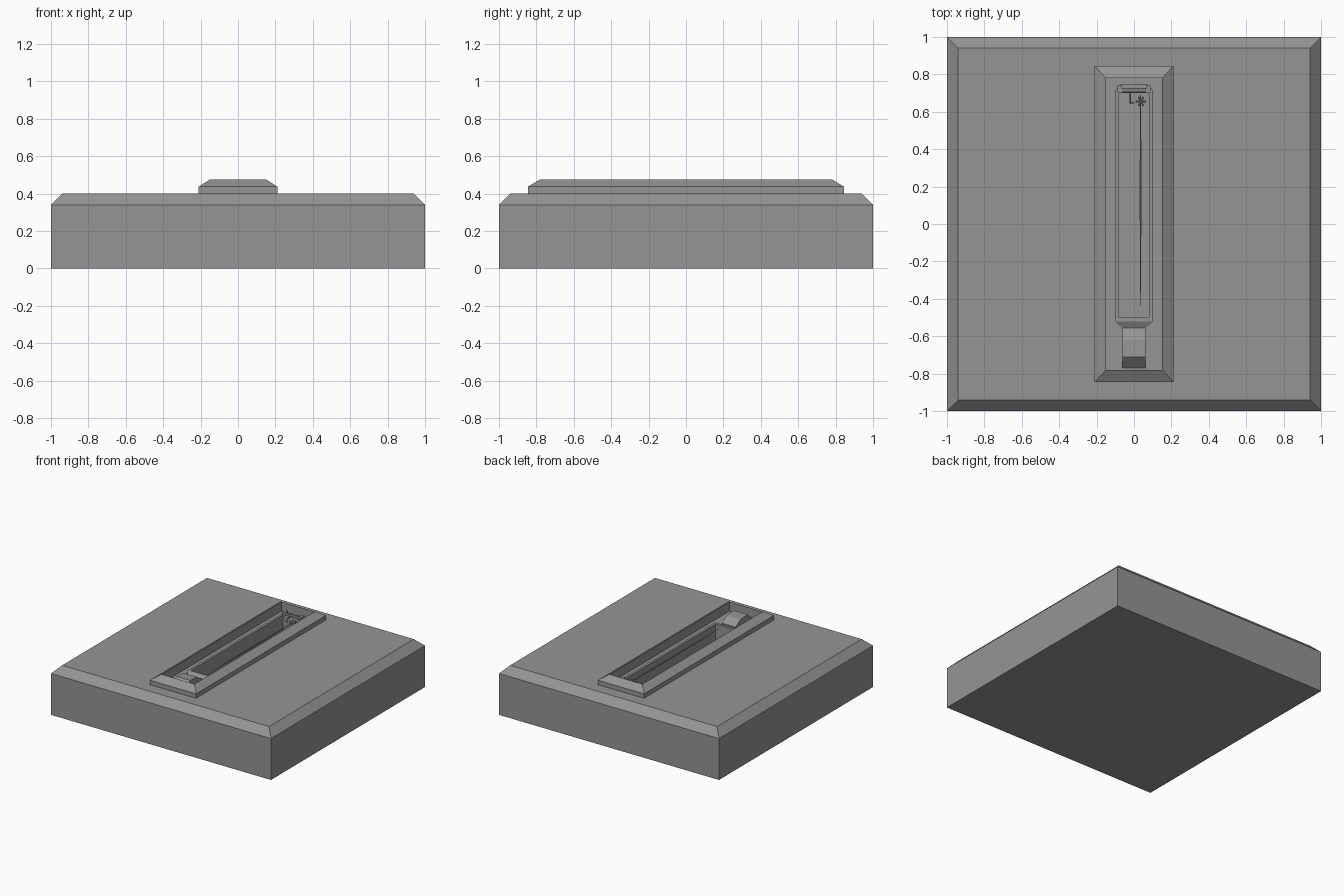
import bpy, bmesh, math
from mathutils import Vector

if "Cube" in bpy.data.objects:
    bpy.data.objects.remove(bpy.data.objects["Cube"])

grey = bpy.data.materials.new("stone_grey")
grey.diffuse_color = (0.3, 0.3, 0.3, 1)
grey.use_nodes = True
grey.node_tree.nodes["Principled BSDF"].inputs["Base Color"].default_value = grey.diffuse_color


def finish(name, bm):
    bmesh.ops.recalc_face_normals(bm, faces=bm.faces)
    me = bpy.data.meshes.new(name)
    bm.to_mesh(me)
    bm.free()
    me.materials.append(grey)
    ob = bpy.data.objects.new(name, me)
    bpy.context.collection.objects.link(ob)
    return ob


def rect(hx, y0, y1, z, cut=0):
    """Rectangular ring, optionally with both back corners cut."""
    pts = [(-hx, y0, z), (hx, y0, z)]
    if cut:
        pts += [(hx, y1 - cut, z), (hx - cut, y1, z),
                (cut - hx, y1, z), (-hx, y1 - cut, z)]
    else:
        pts += [(hx, y1, z), (-hx, y1, z)]
    return pts


def loft(name, rings, cap_start=True, cap_end=True, closed=False):
    """Skin a row of rings with quads."""
    bm = bmesh.new()
    vs = [[bm.verts.new(p) for p in r] for r in rings]
    pairs = list(zip(vs, vs[1:]))
    if closed:
        pairs.append((vs[-1], vs[0]))
    for a, b in pairs:
        n = len(a)
        for i in range(n):
            j = (i + 1) % n
            bm.faces.new((a[i], a[j], b[j], b[i]))
    if cap_start and not closed:
        bm.faces.new(vs[0])
    if cap_end and not closed:
        bm.faces.new(vs[-1])
    return finish(name, bm)


def rod(name, a, b, r0, r1, sides=6):
    a, b = Vector(a), Vector(b)
    bm = bmesh.new()
    bmesh.ops.create_cone(bm, cap_ends=True, segments=sides,
                          radius1=r0, radius2=r1, depth=(b - a).length)
    ob = finish(name, bm)
    ob.location = (a + b) / 2
    ob.rotation_euler = (b - a).to_track_quat('Z', 'Y').to_euler()
    return ob


# Bevelled square slab with the long slot sunk into it
loft("slab", [rect(1, -1, 1, 0), rect(1, -1, 1, 0.34),
              rect(0.94, -0.94, 0.94, 0.40),
              rect(0.08, -0.50, 0.70, 0.40),
              rect(0.08, -0.50, 0.70, 0.20)])

# Raised bevelled surround
loft("surround", [rect(0.21, -0.845, 0.845, 0.40),
                  rect(0.21, -0.845, 0.845, 0.437),
                  rect(0.15, -0.78, 0.78, 0.476),
                  rect(0.15, -0.78, 0.78, 0.40)], closed=True)

# Thin lip around the slot
loft("slot_lip", [rect(0.10, -0.52, 0.748, 0.40, 0.03),
                  rect(0.10, -0.52, 0.748, 0.42, 0.03),
                  rect(0.08, -0.50, 0.70, 0.42, 0.01),
                  rect(0.08, -0.50, 0.70, 0.40, 0.01)], closed=True)

# Sloping front end of the lip, narrowing toward the block
loft("lip_slope", [
    [(-0.10, -0.52, 0.40), (0.10, -0.52, 0.40), (0.10, -0.52, 0.42), (-0.10, -0.52, 0.42)],
    [(-0.065, -0.555, 0.40), (0.065, -0.555, 0.40),
     (0.065, -0.555, 0.402), (-0.065, -0.555, 0.402)]])

# Wedge-shaped block in front of the slot
profile = [(-0.555, 0.40), (-0.555, 0.41), (-0.62, 0.45), (-0.71, 0.455), (-0.77, 0.40)]
loft("front_block", [[(x, y, z) for y, z in profile] for x in (-0.062, 0.062)])

# Hinge bar and its two end brackets
rod("hinge_bar", (-0.07, 0.712, 0.425), (0.07, 0.712, 0.425), 0.012, 0.012, 8)
for side in (-1, 1):
    loft("hinge_bracket", [rect(0.012, 0.70, 0.74, z) for z in (0.405, 0.44)]
         ).location.x = side * 0.075

# Long needle, thickest in the middle
rod("needle_back", (0.035, 0.15, 0.40), (0.035, 0.69, 0.40), 0.006, 0.003)
rod("needle_front", (0.035, 0.15, 0.40), (0.035, -0.47, 0.40), 0.006, 0.001)

# Small spoked knob on the needle and the hook beside it
for k in range(3):
    a = math.pi * k / 3
    d = Vector((math.cos(a), math.sin(a), 0)) * 0.028
    c = Vector((0.037, 0.655, 0.405))
    rod("knob_spoke", c - d, c + d, 0.005, 0.005)
rod("hook_stem", (-0.02, 0.70, 0.42), (-0.02, 0.645, 0.40), 0.004, 0.004)
rod("hook_tip", (-0.02, 0.645, 0.40), (0.0, 0.65, 0.40), 0.004, 0.004)
